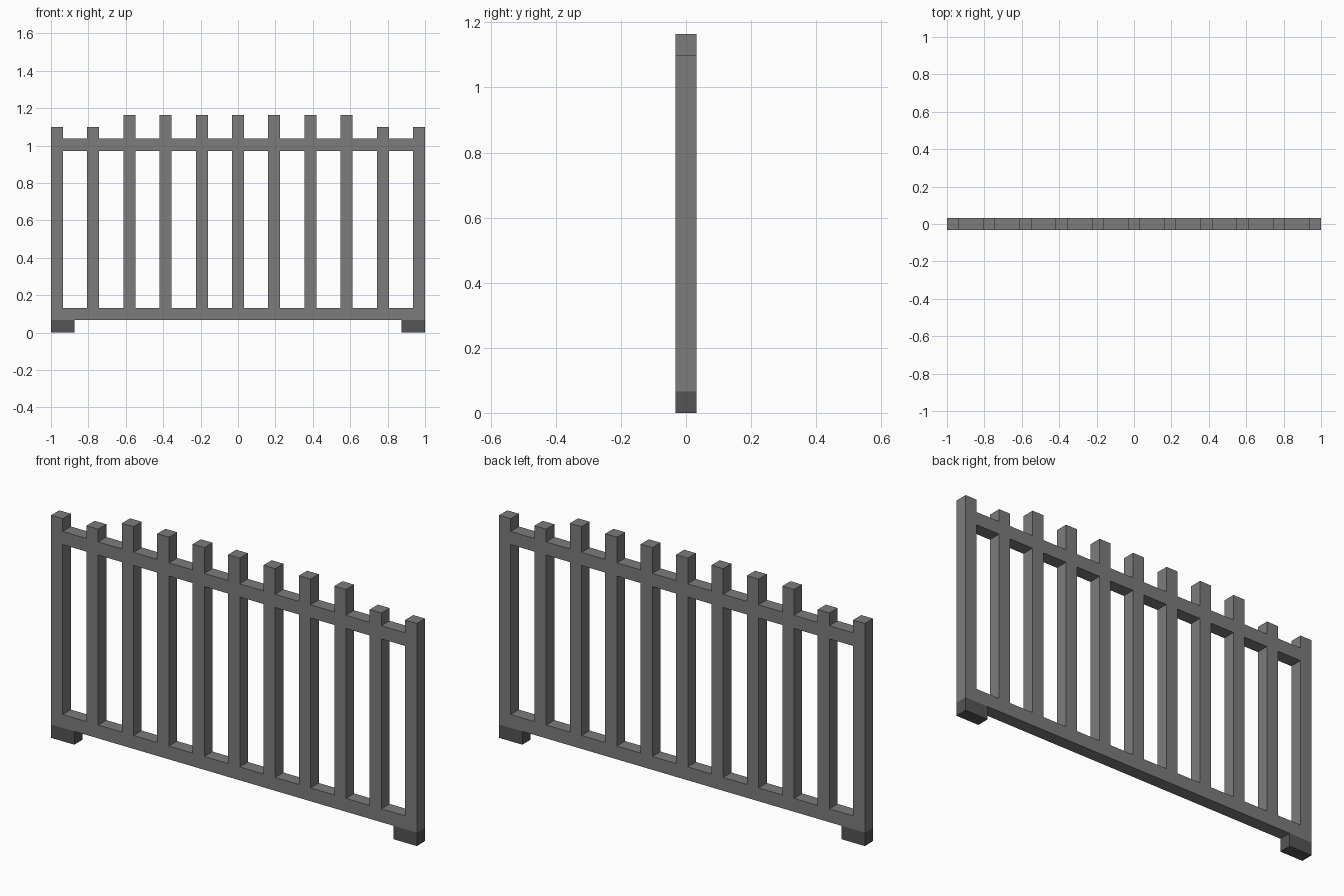
import bpy

cube = bpy.data.objects.get("Cube")
if cube:
    bpy.data.objects.remove(cube, do_unlink=True)


def flat_colour(name, value):
    mat = bpy.data.materials.new(name)
    mat.use_nodes = True
    colour = (value, value, value, 1)
    mat.diffuse_color = colour
    mat.node_tree.nodes["Principled BSDF"].inputs["Base Color"].default_value = colour
    return mat


def box(name, x0, x1, z0, z1, mat):
    bpy.ops.mesh.primitive_cube_add(size=1, location=((x0 + x1) / 2, 0, (z0 + z1) / 2))
    ob = bpy.context.object
    ob.name = name
    ob.scale = (x1 - x0, BAR, z1 - z0)
    bpy.ops.object.transform_apply(location=False, rotation=False, scale=True)
    ob.data.materials.append(mat)
    return ob


BAR = 0.064          # thickness of every bar
COUNT = 11           # number of pickets
FOOT_TOP = 0.066
BASE_TOP = 0.132
RAIL_LOW, RAIL_HIGH = 0.972, 1.037
SHORT, TALL = 1.10, 1.164

metal = flat_colour("grey metal", 0.2)
dark = flat_colour("dark grey foot", 0.09)

# Bottom rail and the two feet under its ends
box("bottom_rail", -1, 1, FOOT_TOP, BASE_TOP, metal)
box("right_foot", -1, -0.873, 0, FOOT_TOP, dark)
box("left_foot", 0.873, 1, 0, FOOT_TOP, dark)

# Pickets, with two shorter ones at each end
step = (2 - BAR) / (COUNT - 1)
for i in range(COUNT):
    x = -1 + i * step
    top = TALL if 2 <= i < COUNT - 2 else SHORT
    box(f"picket_{i + 1}", x, x + BAR, BASE_TOP, top, metal)
    # Top rail section filling the gap to the next picket
    if i < COUNT - 1:
        box(f"top_rail_section_{i + 1}", x + BAR, x + step, RAIL_LOW, RAIL_HIGH, metal)
